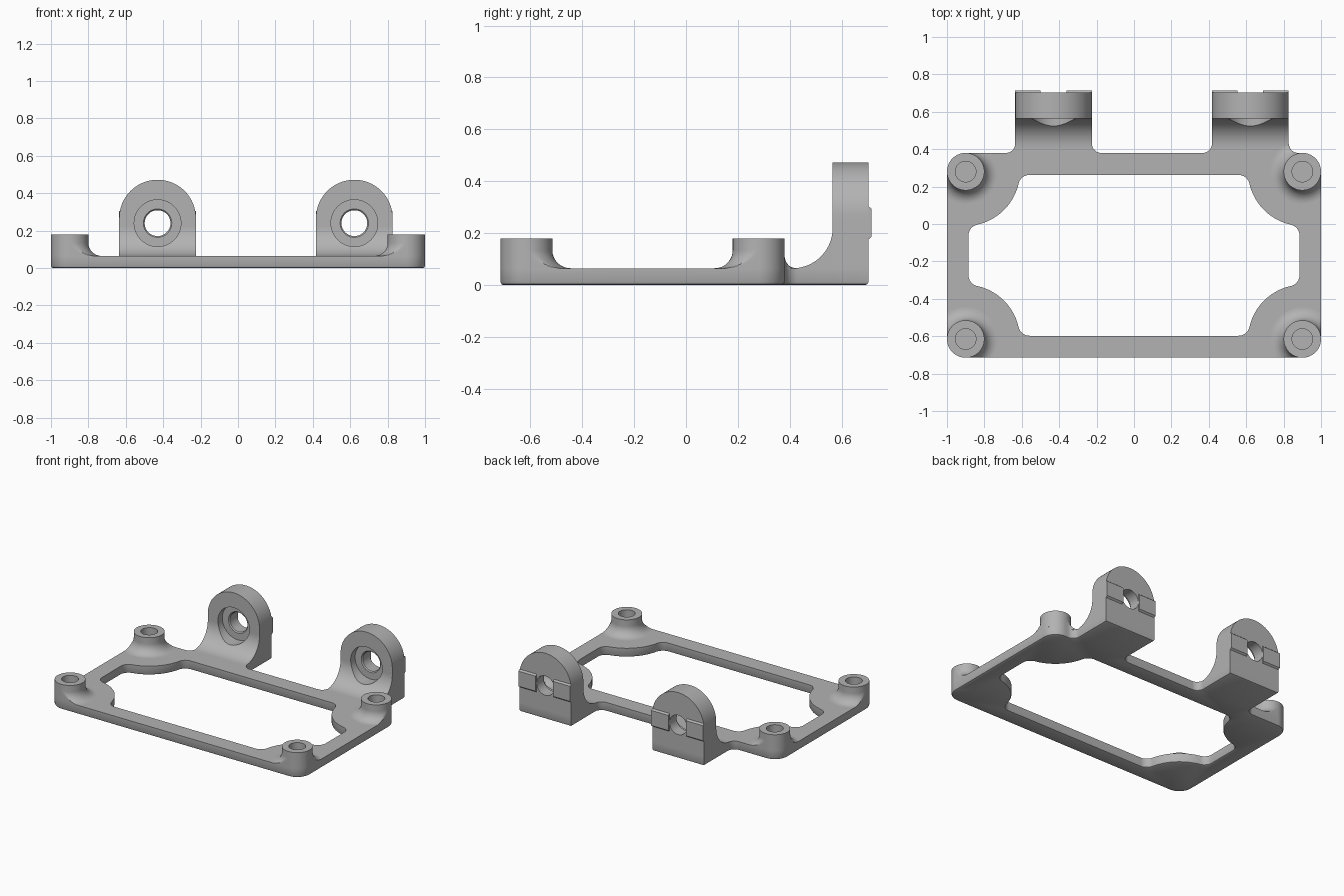
import bpy, bmesh
from math import sin, cos, pi, sqrt, atan2
from mathutils import Vector

if "Cube" in bpy.data.objects:
    bpy.data.objects.remove(bpy.data.objects["Cube"])

grey = bpy.data.materials.new("plain grey")
grey.use_nodes = True
colour = (0.45, 0.45, 0.45, 1)
grey.diffuse_color = colour
grey.node_tree.nodes["Principled BSDF"].inputs["Base Color"].default_value = colour

PLATE, BACK, FRONT = 0.065, 0.703, 0.565   # plate top, lug back and front planes
HALF, HOLE_Z = 0.205, 0.24                 # lug half width, bore height
LUGS = (-0.43, 0.622)
MID_Y = -0.1675                            # middle of the frame
BOSS_X, BOSS_Y, BOSS_R = 0.9, 0.4475, 0.1
ROOT = 0.05                                # corner radius where a tab joins the frame


def finish(name, bm):
    bmesh.ops.recalc_face_normals(bm, faces=bm.faces)
    mesh = bpy.data.meshes.new(name)
    bm.to_mesh(mesh)
    bm.free()
    mesh.materials.append(grey)
    ob = bpy.data.objects.new(name, mesh)
    bpy.context.collection.objects.link(ob)
    return ob


def activate(ob):
    bpy.ops.object.select_all(action='DESELECT')
    ob.select_set(True)
    bpy.context.view_layer.objects.active = ob


def smooth(ob):
    activate(ob)
    bpy.ops.object.shade_smooth_by_angle(angle=pi / 6)


def arc(cx, cy, r, a, b, n=12):
    return [Vector((cx + r * cos(a + (b - a) * i / n), cy + r * sin(a + (b - a) * i / n)))
            for i in range(n + 1)]


def fillet(corners):
    """Round each (x, y, radius) right-angled corner of an outline."""
    out = []
    for i, (x, y, r) in enumerate(corners):
        p = Vector((x, y))
        if r == 0:
            out.append(p)
            continue
        u = (Vector(corners[i - 1][:2]) - p).normalized()
        v = (Vector(corners[(i + 1) % len(corners)][:2]) - p).normalized()
        c = p + (u + v) * r
        for k in range(13):
            t = pi / 2 * k / 12
            out.append(c - v * r * cos(t) - u * r * sin(t))
    return out


def prism(pts, place, a, b):
    """Extrude a 2D outline between a and b; place maps (p, depth) to 3D."""
    bm = bmesh.new()
    rings = [[bm.verts.new(place(p, d)) for p in pts] for d in (a, b)]
    for ring in rings:
        bm.faces.new(ring)
    bridge(bm, *rings)
    return bm


def bridge(bm, lo, hi):
    n = len(lo)
    for i in range(n):
        j = (i + 1) % n
        bm.faces.new((lo[i], lo[j], hi[j], hi[i]))


def inset(pts, d):
    """Shift an anticlockwise loop to its left by d."""
    out = []
    for i, p in enumerate(pts):
        e = (p - pts[i - 1]).normalized()
        f = (pts[(i + 1) % len(pts)] - p).normalized()
        m = Vector((-e.y - f.y, e.x + f.x)).normalized()
        out.append(p + m * d / max(0.5, m.dot(Vector((-e.y, e.x)))))
    return out


def lathe(profile, n=96):
    bm = bmesh.new()
    rings = [[bm.verts.new((r * cos(2 * pi * i / n), r * sin(2 * pi * i / n), z))
              for i in range(n)] for r, z in profile]
    for lo, hi in zip(rings, rings[1:]):
        bridge(bm, lo, hi)
    return bm, rings


# Frame outline with two tabs at the back
y0, y1 = -0.715, 0.38
outline = [(-1, y0, 0.1), (1, y0, 0.1), (1, y1, 0.1)]
for cx in reversed(LUGS):
    outline += [(cx + HALF, y1, ROOT), (cx + HALF, BACK, 0),
                (cx - HALF, BACK, 0), (cx - HALF, y1, ROOT)]
outer = fillet(outline + [(-1, y1, 0.1)])

# Window: each corner bulges inward around a boss, blended into the straight sides
WX, WY, R, r = 0.885, 0.43, 0.29, 0.06
ax = WX - r
ay = BOSS_Y - sqrt((R + r) ** 2 - (BOSS_X - ax) ** 2)
by = WY - r
bx = BOSS_X - sqrt((R + r) ** 2 - (BOSS_Y - by) ** 2)
ta = atan2(BOSS_Y - ay, BOSS_X - ax)
tb = atan2(BOSS_Y - by, BOSS_X - bx)
corner = (arc(ax, ay, r, 0, ta) + arc(BOSS_X, BOSS_Y, R, ta + pi, tb + pi, 20)[1:-1]
          + arc(bx, by, r, tb, pi / 2))
window = []
for sx, sy in ((1, 1), (-1, 1), (-1, -1), (1, -1)):
    part = [Vector((p.x * sx, p.y * sy + MID_Y)) for p in corner]
    window += part if sx * sy > 0 else part[::-1]

# Base frame with a softened lower edge
bm = bmesh.new()
ends = {0: [], 3: []}
for loop, sign in ((outer, 1), (window, -1)):
    rings = []
    for d, z in ((0.012, 0), (0.004, 0.004), (0, 0.012), (0, PLATE)):
        pts = inset(loop, d * sign) if d else loop
        rings.append([bm.verts.new((p.x, p.y, z)) for p in pts])
    for lo, hi in zip(rings, rings[1:]):
        bridge(bm, lo, hi)
    for k in ends:
        ring = rings[k]
        ends[k] += [bm.edges.get((ring[i - 1], ring[i])) for i in range(len(ring))]
for edges in ends.values():
    bmesh.ops.triangle_fill(bm, use_beauty=True, use_dissolve=False, edges=edges)
smooth(finish("base_frame", bm))

# Hollow bosses with flared feet, trimmed flush with the frame's outer walls
FLARE, TOP, BORE = 0.07, 0.18, 0.055
foot = arc(BOSS_R + FLARE, PLATE + FLARE, FLARE, pi, 1.5 * pi)
boss_profile = [(BORE, PLATE), (BORE, TOP), (BOSS_R, TOP)] + [tuple(p) for p in foot]
tab_edge = BOSS_X - LUGS[1] - HALF         # distance from the boss to the nearest tab
for sx, side in ((1, "left"), (-1, "right")):
    for sy, end in ((1, "back"), (-1, "front")):
        bm, rings = lathe(boss_profile)
        for v in bm.verts:
            u, w = v.co.x, v.co.y
            limit = BOSS_R
            if sx > 0 and sy > 0:          # the flare runs on over the tab's root
                k = min(max(ROOT - tab_edge - u, 0), ROOT)
                limit += ROOT - sqrt(max(0, ROOT ** 2 - k ** 2))
                if u < -tab_edge:
                    limit = 1
            if u > 0 and w > 0:
                s = min(1, BOSS_R / sqrt(u * u + w * w))
                u, w = u * s, w * s
            else:
                u, w = min(u, BOSS_R), min(w, limit)
            v.co.x = sx * (BOSS_X + u)
            v.co.y = sy * (BOSS_Y + w) + MID_Y
        smooth(finish(f"{end}_{side}_boss", bm))


def cut_bore(ob, cx):
    """Stepped bore: wide seat at the front, narrow hole through the back."""
    bm, rings = lathe([(0.125, 0.3), (0.125, 0.615), (0.076, 0.615), (0.069, 0.622), (0.069, 0.9)], 64)
    bm.faces.new(rings[0])
    bm.faces.new(rings[-1])
    for v in bm.verts:
        v.co = (cx + v.co.x, v.co.z, HOLE_Z + v.co.y)
    cutter = finish("bore_cutter", bm)
    cutter.hide_render = True
    mod = ob.modifiers.new("bore", 'BOOLEAN')
    mod.operation, mod.solver, mod.object = 'DIFFERENCE', 'EXACT', cutter
    activate(ob)
    bpy.ops.object.modifier_apply(modifier=mod.name)
    bpy.data.objects.remove(cutter)
    smooth(ob)


for cx, side in zip(LUGS, ("right", "left")):
    # Upright lug with a round top and softened rim
    spring = 0.472 - HALF
    arch = [Vector((cx - HALF, PLATE)), Vector((cx + HALF, PLATE))] + arc(cx, spring, HALF, 0, pi, 40)
    bm = prism(arch, lambda p, d: (p.x, d, p.y), FRONT, BACK)
    rim = [e for e in bm.edges if all(v.co.z > spring - 0.001 for v in e.verts)
           and abs(e.verts[0].co.y - e.verts[1].co.y) < 0.001]
    bmesh.ops.bevel(bm, geom=rim, offset=0.018, segments=4, profile=0.5, affect='EDGES')
    cut_bore(finish(f"{side}_lug", bm), cx)

    # Concave gusset between tab and lug
    g = 0.155
    sweep = [Vector((FRONT, PLATE))] + arc(FRONT - g, PLATE + g, g, 0, -pi / 2, 20)
    bm = prism(sweep, lambda p, d: (d, p.x, p.y), cx - HALF, cx + HALF)
    cut_bore(finish(f"{side}_gusset", bm), cx)

    # Locating ribs on the back, either side of the bore
    rib = [Vector(p) for p in ((BACK, 0.176), (0.715, 0.186), (0.715, 0.294), (BACK, 0.304))]
    for s, where in ((-1, "inner" if cx > 0 else "outer"), (1, "outer" if cx > 0 else "inner")):
        bm = prism(rib, lambda p, d: (d, p.x, p.y), cx + s * 0.069, cx + s * HALF)
        finish(f"{side}_{where}_rib", bm)
